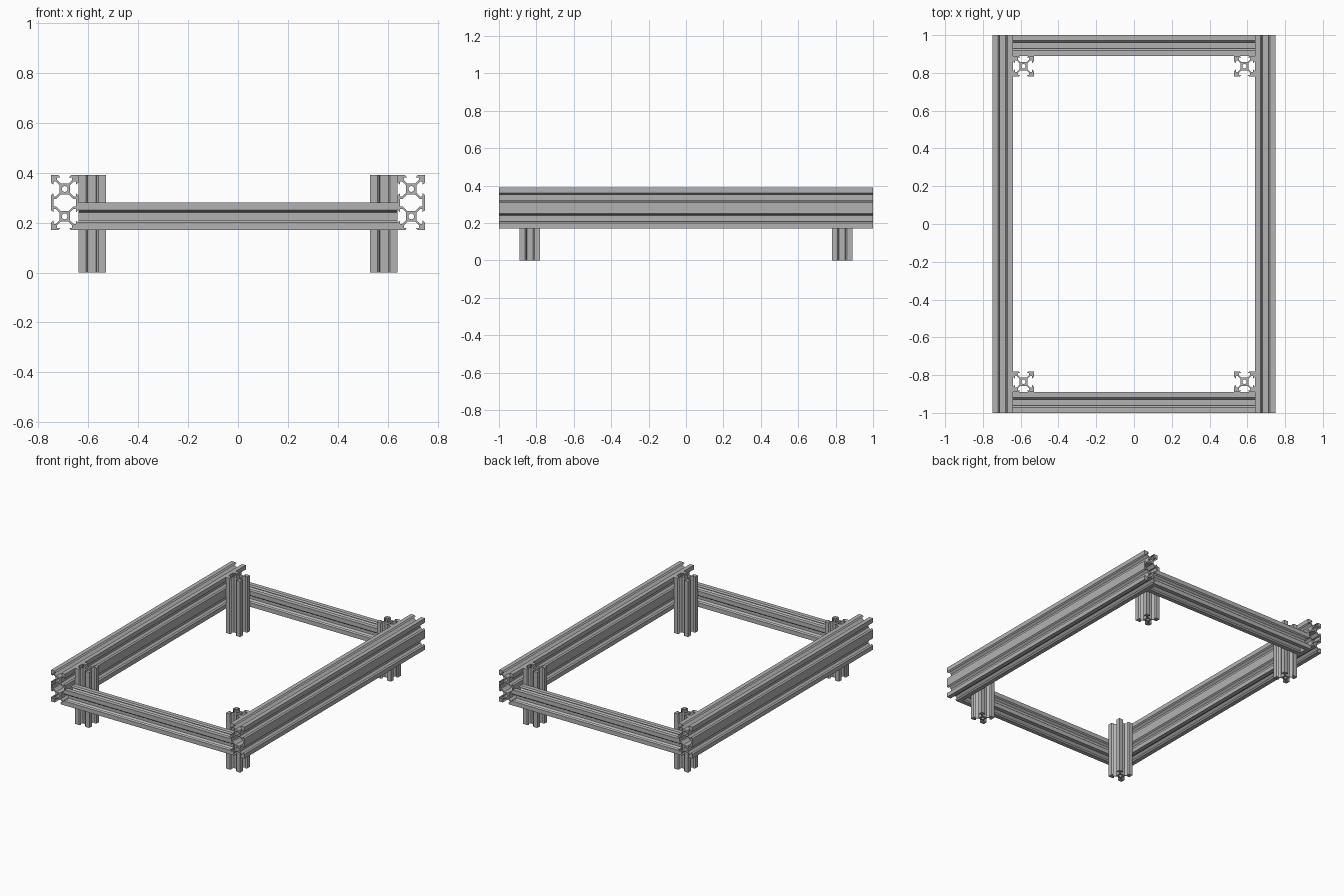
import bpy, bmesh, math
from mathutils import Matrix, Vector

if "Cube" in bpy.data.objects:
    bpy.data.objects.remove(bpy.data.objects["Cube"], do_unlink=True)

UNIT = 0.11 / 20        # one profile unit; a single rail is 20 units wide
H = 10                  # half width of a single rail

aluminium = bpy.data.materials.new("aluminium grey")
aluminium.use_nodes = True
grey = (0.45, 0.45, 0.45, 1)
aluminium.diffuse_color = grey
aluminium.node_tree.nodes["Principled BSDF"].inputs["Base Color"].default_value = grey

# Right half of the V-shaped slot in the top face, from mouth to core
HALF_SLOT = [(4.6, H), (3.1, 8.3), (5.5, 8.3), (5.5, 6.5), (2.9, 3.9)]
SLOT = HALF_SLOT + [(-x, y) for x, y in reversed(HALF_SLOT)]


def slot(degrees, cy=0):
    turn = Matrix.Rotation(math.radians(degrees), 2)
    return [turn @ Vector(p) + Vector((0, cy)) for p in SLOT]


def bore(cy=0, radius=2.1, sides=24):
    return [(radius * math.cos(math.tau * i / sides),
             cy + radius * math.sin(math.tau * i / sides)) for i in range(sides)]


def single_profile():
    outline = []
    for k in range(4):
        corner = Matrix.Rotation(math.radians(90 * k), 2) @ Vector((H, H))
        outline += [corner] + slot(90 * k)
    return [outline, bore()]


def double_profile():
    outline = (slot(-90, H) + [(H, 2 * H)] + slot(0, H) + [(-H, 2 * H)] + slot(90, H)
               + slot(90, -H) + [(-H, -2 * H)] + slot(180, -H) + [(H, -2 * H)]
               + slot(270, -H))
    # hollow chamber between the two cores
    quarter = [(8.2, 2.7), (6.3, 2.7), (2.9, 6.1)]
    upper = quarter + [(-x, y) for x, y in reversed(quarter)]
    chamber = upper + [(-x, -y) for x, y in upper]
    return [outline, chamber, bore(H), bore(-H)]


def extrude_mesh(name, loops, length, rotation):
    # filled 2D curve extruded along its normal, turned into a clean mesh
    curve = bpy.data.curves.new(name + "_curve", 'CURVE')
    curve.dimensions = '2D'
    curve.fill_mode = 'BOTH'
    curve.extrude = length / 2
    for loop in loops:
        spline = curve.splines.new('POLY')
        spline.points.add(len(loop) - 1)
        for point, (x, y) in zip(spline.points, loop):
            point.co = (x * UNIT, y * UNIT, 0, 1)
        spline.use_cyclic_u = True
    helper = bpy.data.objects.new(name + "_curve", curve)
    bpy.context.collection.objects.link(helper)
    graph = bpy.context.evaluated_depsgraph_get()
    mesh = bpy.data.meshes.new_from_object(helper.evaluated_get(graph))
    bpy.data.objects.remove(helper, do_unlink=True)
    bm = bmesh.new()
    bm.from_mesh(mesh)
    bmesh.ops.remove_doubles(bm, verts=bm.verts, dist=1e-5)
    bmesh.ops.recalc_face_normals(bm, faces=bm.faces)
    bm.transform(rotation)
    bm.to_mesh(mesh)
    bm.free()
    mesh.name = name
    mesh.materials.clear()
    mesh.materials.append(aluminium)
    return mesh


def place(name, mesh, location):
    obj = bpy.data.objects.new(name, mesh)
    obj.location = location
    bpy.context.collection.objects.link(obj)
    bpy.ops.object.select_all(action='DESELECT')
    obj.select_set(True)
    bpy.context.view_layer.objects.active = obj
    bpy.ops.object.shade_smooth_by_angle(angle=math.radians(25))


quarter_turn = math.pi / 2
side_mesh = extrude_mesh("side_rail", double_profile(), 2.0,
                         Matrix.Rotation(quarter_turn, 4, 'X'))
cross_mesh = extrude_mesh("cross_rail", single_profile(), 1.28,
                          Matrix.Rotation(quarter_turn, 4, 'Y'))
leg_mesh = extrude_mesh("leg", single_profile(), 0.39, Matrix.Identity(4))

# Side rails, end rails and the four legs in the inner corners
for side, sx in (("left", 1), ("right", -1)):
    place(side + "_side_rail", side_mesh, (sx * 0.695, 0, 0.28))
    for end, sy in (("front", -1), ("back", 1)):
        place(f"{end}_{side}_leg", leg_mesh, (sx * 0.585, sy * 0.835, 0.195))
for end, sy in (("front", -1), ("back", 1)):
    place(end + "_cross_rail", cross_mesh, (0, sy * 0.945, 0.225))
